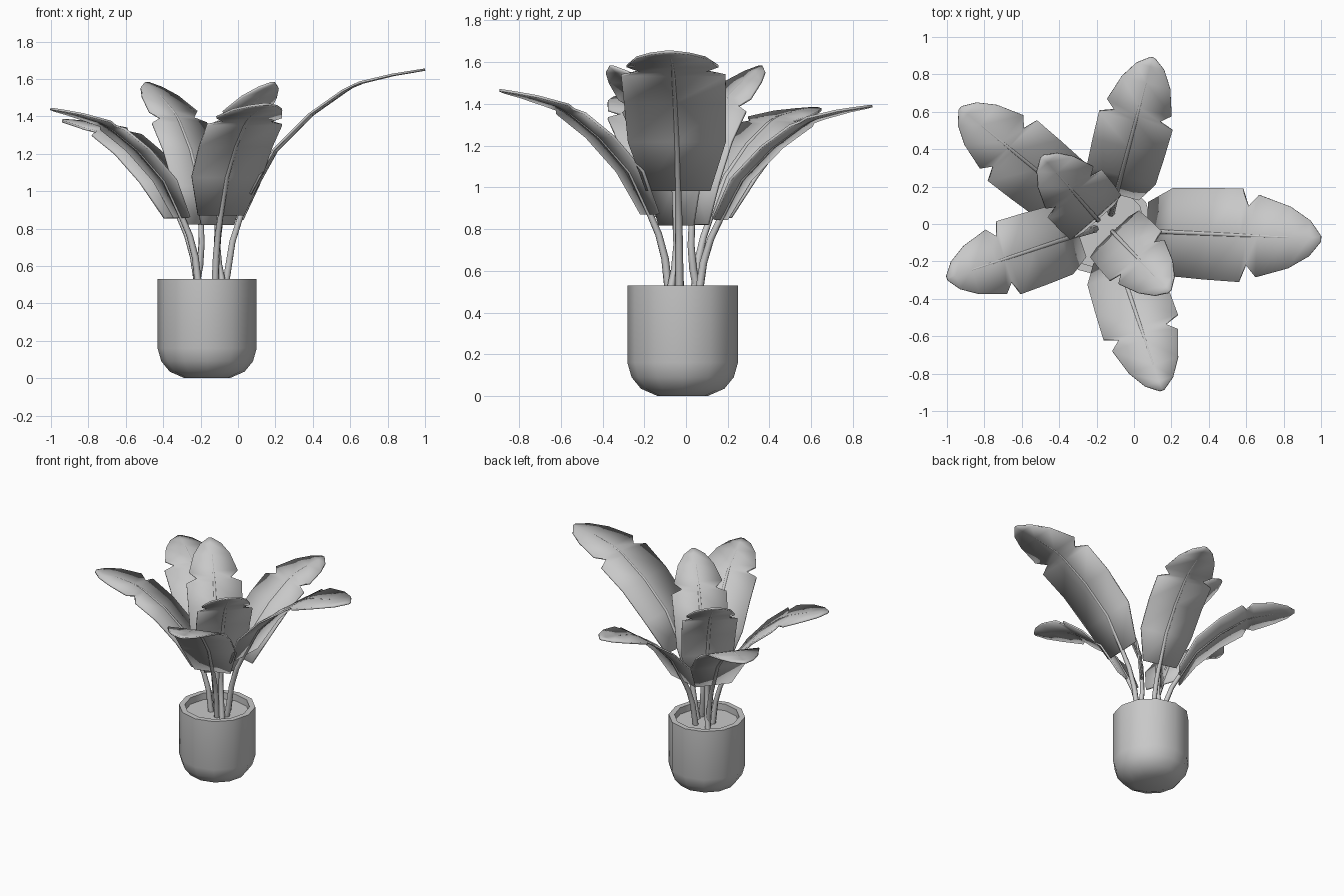
import bpy
import bmesh
import math
from mathutils import Vector

cube = bpy.data.objects.get("Cube")
if cube:
    bpy.data.objects.remove(cube, do_unlink=True)

POT_X, POT_Y = -0.165, -0.016
ROOT_Z = 0.25

grey = bpy.data.materials.new("plain_grey")
grey.use_nodes = True
grey.diffuse_color = (0.58, 0.58, 0.58, 1)
grey.node_tree.nodes["Principled BSDF"].inputs["Base Color"].default_value = (0.58, 0.58, 0.58, 1)


def add_object(name, bm, angle):
    bmesh.ops.recalc_face_normals(bm, faces=bm.faces)
    mesh = bpy.data.meshes.new(name)
    bm.to_mesh(mesh)
    bm.free()
    mesh.materials.append(grey)
    obj = bpy.data.objects.new(name, mesh)
    bpy.context.collection.objects.link(obj)
    bpy.ops.object.select_all(action="DESELECT")
    obj.select_set(True)
    bpy.context.view_layer.objects.active = obj
    bpy.ops.object.shade_smooth_by_angle(angle=math.radians(angle))
    return obj


def skin(bm, rings):
    """Join equal rings of points into a tube with closed ends."""
    loops = [[bm.verts.new(p) for p in ring] for ring in rings]
    for a, b in zip(loops, loops[1:]):
        for i in range(len(a)):
            j = (i + 1) % len(a)
            bm.faces.new((a[i], a[j], b[j], b[i]))
    bm.faces.new(loops[0])
    bm.faces.new(loops[-1])


def turned(name, profile, sides=12):
    rings = []
    for r, z in profile:
        rings.append([(POT_X + r * math.cos(math.tau * i / sides),
                       POT_Y + r * math.sin(math.tau * i / sides), z) for i in range(sides)])
    bm = bmesh.new()
    skin(bm, rings)
    return add_object(name, bm, 40)


# Pot with a rounded foot and an open rim, and the soil inside
turned("pot", [(0.12, 0), (0.2, 0.035), (0.245, 0.09), (0.265, 0.16), (0.265, 0.53),
               (0.225, 0.53), (0.225, 0.44)])
turned("soil", [(0.226, 0.45), (0.226, 0.48)])

# Leaf template: outward reach, height, half width of the blade
STEM = [(0, 0), (0.005, 0.15), (0.04, 0.29), (0.07, 0.48), (0.115, 0.62)]
BLADE = [(0.173, 0.735, 0.155), (0.3, 0.97, 0.235), (0.49, 1.16, 0.245), (0.67, 1.287, 0.25),
         (0.705, 1.307, 0.155), (0.76, 1.331, 0.22), (0.93, 1.372, 0.165),
         (1.04, 1.39, 0.095), (1.1, 1.4, 0.015)]


def leaf(name, root, tip):
    """Scale, lean and turn the template so that it runs from root to tip."""
    root = Vector((*root, ROOT_Z))
    span = Vector(tip) - root
    reach = math.hypot(span.x, span.y)
    out = Vector((span.x / reach, span.y / reach, 0))
    across = Vector((-out.y, out.x, 0))
    end_r, end_z, _ = BLADE[-1]
    scale = span.length / math.hypot(end_r, end_z)
    lean = math.atan2(reach, span.z) - math.atan2(end_r, end_z)
    c, s = math.cos(lean), math.sin(lean)

    def place(r, z):
        return root + scale * (out * (r * c + z * s) + Vector((0, 0, z * c - r * s)))

    # Blade, torn once along each edge
    bm = bmesh.new()
    rows = []
    for r, z, w in BLADE:
        mid = place(r, z)
        rows.append([bm.verts.new(mid + across * w * scale * k) for k in (-1, 0, 1)])
    for a, b in zip(rows, rows[1:]):
        for k in (0, 1):
            bm.faces.new((a[k], a[k + 1], b[k + 1], b[k]))
    blade = add_object(name + "_blade", bm, 40)
    solid = blade.modifiers.new("thickness", "SOLIDIFY")
    solid.thickness = 0.012
    solid.offset = 0

    # Stem that thins out into the midrib
    path = [place(*p[:2]) for p in STEM + BLADE[:-2]]
    rings = []
    for i, p in enumerate(path):
        along = (path[min(i + 1, len(path) - 1)] - path[max(i - 1, 0)]).normalized()
        up = along.cross(across)
        radius = 0.023 - 0.016 * i / (len(path) - 1)
        rings.append([p + radius * (across * math.cos(a) + up * math.sin(a))
                      for a in (math.tau * n / 6 for n in range(6))])
    bm = bmesh.new()
    skin(bm, rings)
    add_object(name + "_stem", bm, 65)


# Spreading leaves around the pot
leaf("left_leaf", (-0.1, -0.03), (1.0, -0.08, 1.65))
leaf("back_leaf", (-0.13, 0.03), (0.1, 0.89, 1.39))
leaf("back_right_leaf", (-0.18, 0.01), (-0.93, 0.62, 1.38))
leaf("right_leaf", (-0.19, -0.02), (-1.0, -0.29, 1.44))
leaf("front_leaf", (-0.13, -0.06), (0.15, -0.89, 1.465))

# Upright leaves in the middle, rooted further out and bowed over the centre
leaf("upright_back_leaf", (-0.27, 0.11), (-0.49, 0.36, 1.58))
leaf("upright_front_leaf", (-0.03, -0.13), (0.19, -0.36, 1.58))
